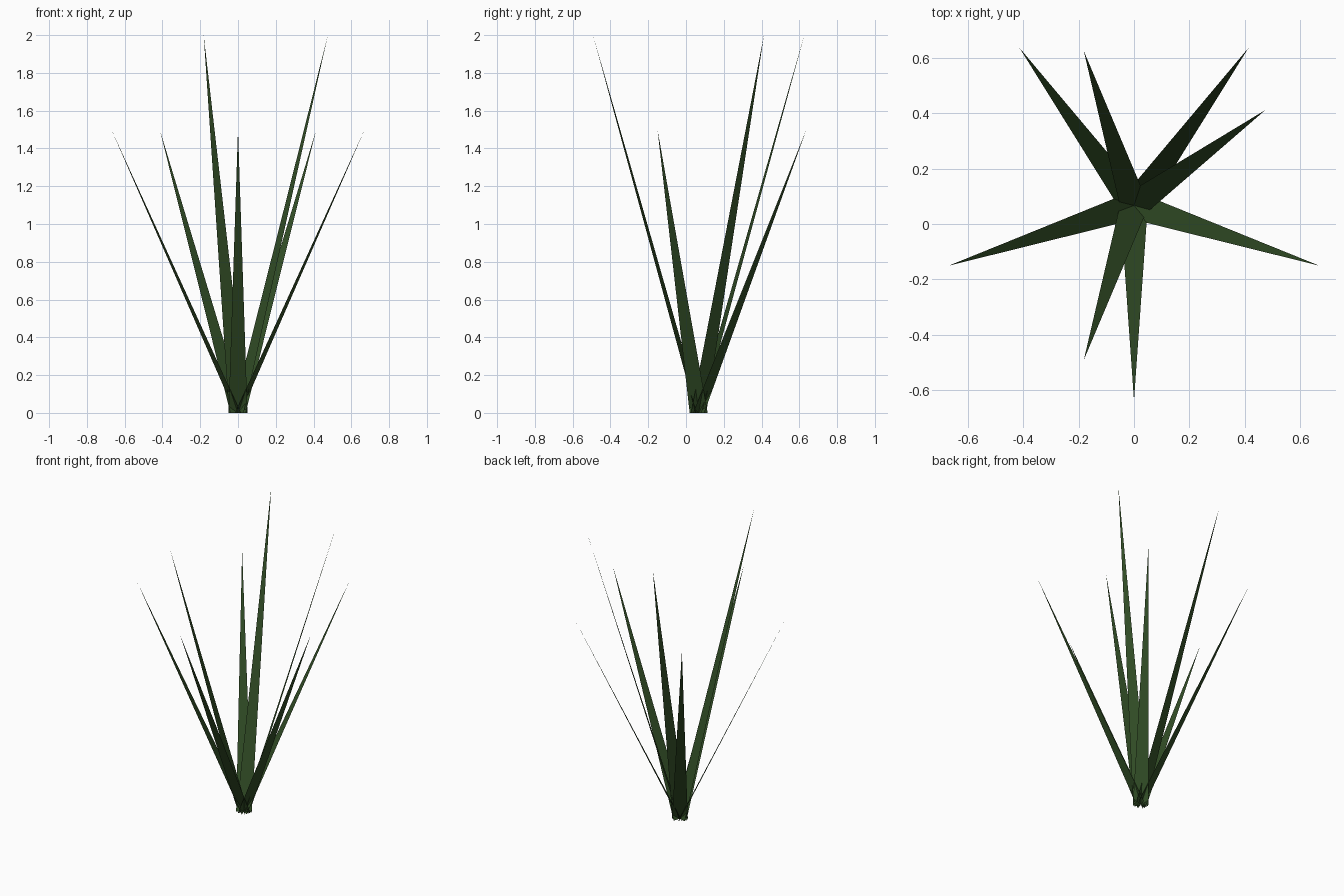
import bpy
from math import cos, sin, radians

if "Cube" in bpy.data.objects:
    bpy.data.objects.remove(bpy.data.objects["Cube"])

CENTRE_Y = 0.067     # where all blades meet at the ground
HALF_WIDTH = 0.05

green = bpy.data.materials.new("dark leaf green")
green.diffuse_color = (0.031, 0.074, 0.019, 1)
green.use_nodes = True
green.node_tree.nodes["Principled BSDF"].inputs["Base Color"].default_value = green.diffuse_color


def blade(name, angle, reach, height):
    """Flat pointed leaf leaning outwards, upper side facing the middle."""
    a = radians(angle)
    dx, dy = cos(a), sin(a)
    verts = [(dy * HALF_WIDTH, CENTRE_Y - dx * HALF_WIDTH, 0),
             (dx * reach, CENTRE_Y + dy * reach, height),
             (-dy * HALF_WIDTH, CENTRE_Y + dx * HALF_WIDTH, 0)]
    mesh = bpy.data.meshes.new(name)
    mesh.from_pydata(verts, [], [(0, 1, 2)])
    mesh.materials.append(green)
    bpy.context.collection.objects.link(bpy.data.objects.new(name, mesh))


# Ring of five shorter, wide-leaning outer blades
for i in range(5):
    blade(f"outer_blade_{i + 1}", -90 + 72 * i, 0.705, 1.5)

# Three tall, steeper inner blades set in gaps of the outer ring
for i, angle in enumerate((36, 108, 252)):
    blade(f"inner_blade_{i + 1}", angle, 0.588, 2.0)
